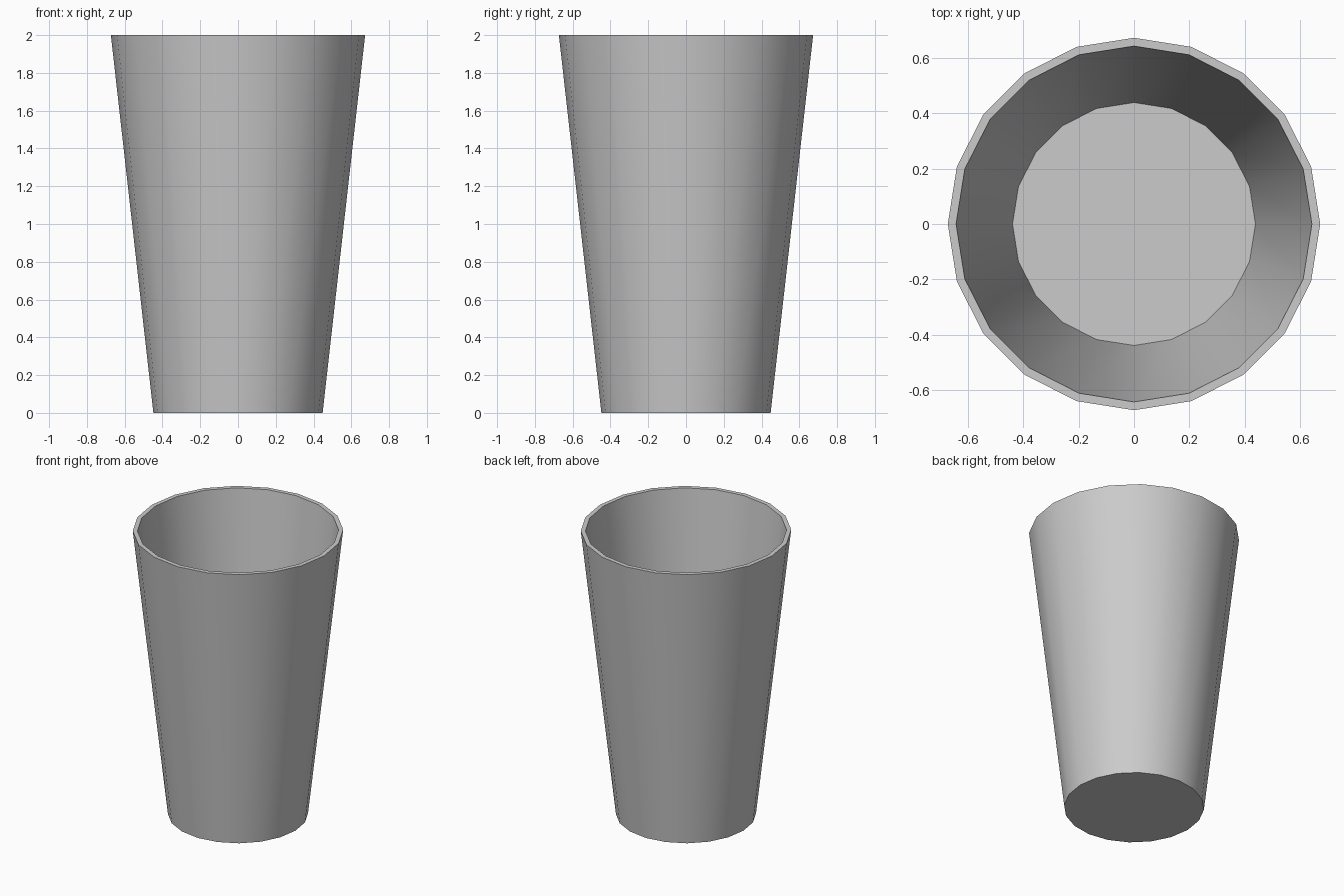
import bpy
import bmesh
from math import cos, sin, tau, radians

if "Cube" in bpy.data.objects:
    bpy.data.objects.remove(bpy.data.objects["Cube"])

SIDES = 20
# (radius, height): outer base, outer rim, inner rim, inner floor
PROFILE = [(0.448, 0.0), (0.673, 2.0), (0.643, 2.0), (0.439, 0.1)]

# Tapered cup: one ring per profile point, bridged with quads
bm = bmesh.new()
rings = [[bm.verts.new((r * cos(tau * i / SIDES), r * sin(tau * i / SIDES), z))
          for i in range(SIDES)] for r, z in PROFILE]
for low, high in zip(rings, rings[1:]):
    for i in range(SIDES):
        j = (i + 1) % SIDES
        bm.faces.new((low[i], low[j], high[j], high[i]))

# Underside and inner floor
bm.faces.new(rings[0][::-1])
bm.faces.new(rings[-1])
bmesh.ops.recalc_face_normals(bm, faces=bm.faces)

mesh = bpy.data.meshes.new("cup")
bm.to_mesh(mesh)
bm.free()
cup = bpy.data.objects.new("cup", mesh)
bpy.context.collection.objects.link(cup)

# Smooth walls with crisp rim and base
bpy.context.view_layer.objects.active = cup
cup.select_set(True)
bpy.ops.object.shade_smooth_by_angle(angle=radians(30))
